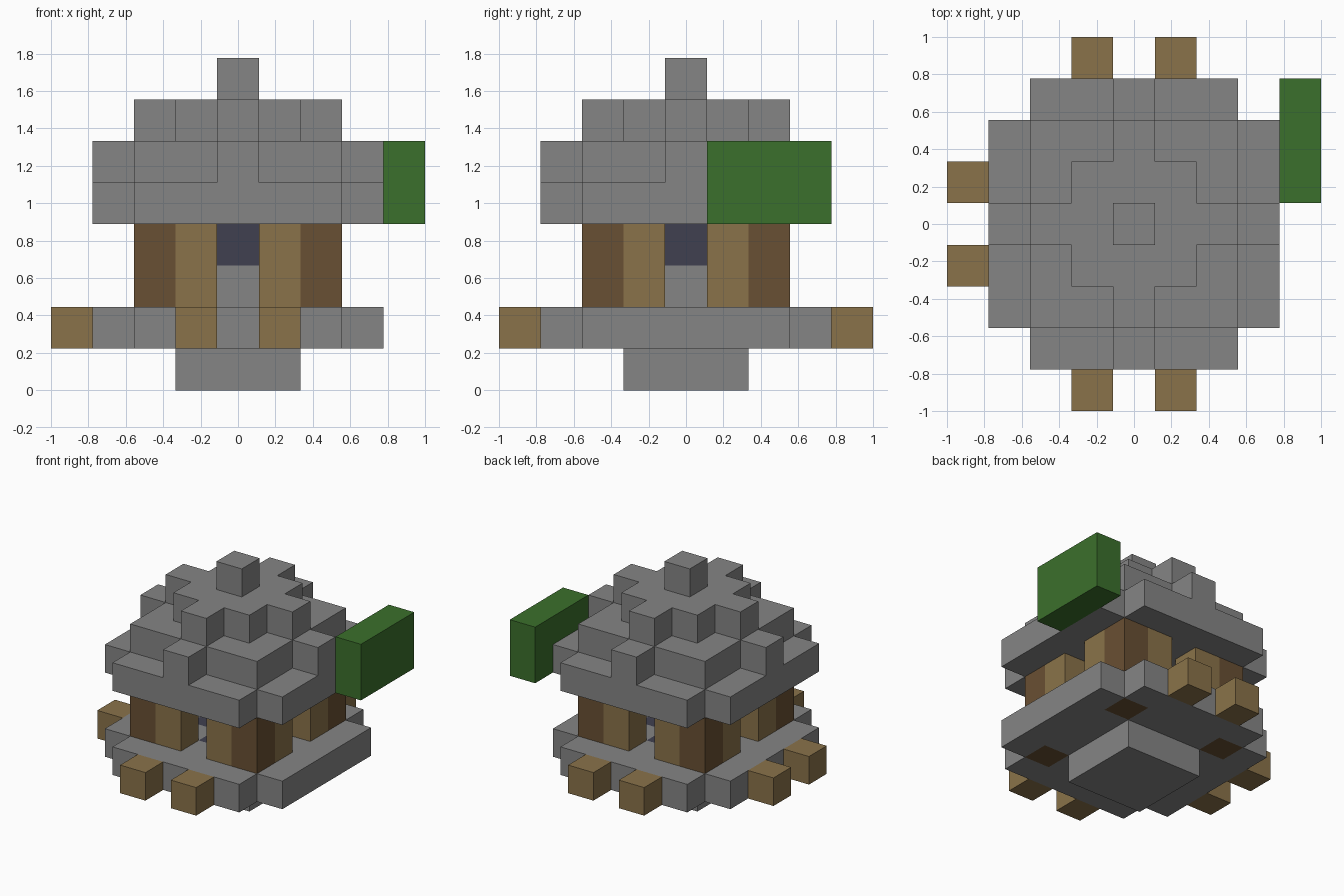
import bpy
import bmesh
from mathutils import Vector

if "Cube" in bpy.data.objects:
    bpy.data.objects.remove(bpy.data.objects["Cube"])

U = 2 / 9  # edge length of one block


def material(name, r, g, b):
    m = bpy.data.materials.new(name)
    m.use_nodes = True
    m.diffuse_color = (r, g, b, 1)
    m.node_tree.nodes["Principled BSDF"].inputs["Base Color"].default_value = (r, g, b, 1)
    return m


STONE = material("stone grey", 0.235, 0.235, 0.235)
WOOD = material("light wood", 0.254, 0.171, 0.068)
BARK = material("dark wood", 0.141, 0.080, 0.033)
LEAF = material("leaf green", 0.044, 0.162, 0.025)
SLATE = material("slate blue", 0.051, 0.051, 0.080)

AXES = [Vector(v) for v in ((1, 0, 0), (0, 1, 0), (0, 0, 1))]


def blocks(name, cells, mat):
    """Join unit blocks into one shell, leaving out faces between neighbours."""
    cells = set(cells)
    bm = bmesh.new()
    for c in sorted(cells):
        centre = Vector((c[0], c[1], c[2] + 0.5))
        for i, axis in enumerate(AXES):
            u, v = AXES[(i + 1) % 3] / 2, AXES[(i + 2) % 3] / 2
            for s in (1, -1):
                n = axis * s
                if tuple(int(a + b) for a, b in zip(c, n)) in cells:
                    continue
                mid = centre + n / 2
                ring = [mid - u - v, mid + u - v, mid + u + v, mid - u + v]
                if s < 0:
                    ring.reverse()
                bm.faces.new([bm.verts.new(p * U) for p in ring])
    bmesh.ops.remove_doubles(bm, verts=bm.verts, dist=0.001)
    me = bpy.data.meshes.new(name)
    bm.to_mesh(me)
    bm.free()
    me.materials.append(mat)
    ob = bpy.data.objects.new(name, me)
    bpy.context.collection.objects.link(ob)
    return ob


def square(r, z):
    return {(x, y, z) for x in range(-r, r + 1) for y in range(-r, r + 1)}


def corners(r, z):
    return {(x, y, z) for x in (-r, r) for y in (-r, r)}


def arms(r, z):
    return {(r, 0, z), (-r, 0, z), (0, r, z), (0, -r, z)}


# Foundation and floor
blocks("foundation", square(1, 0), STONE)
pool = arms(1, 1)
blocks("floor", square(3, 1) - corners(3, 1) - corners(2, 1) - pool, STONE)
blocks("floor_inlay", pool, SLATE)

# Pegs around three sides
for i in (-1, 1):
    side = "left" if i > 0 else "right"
    blocks("front_peg_" + side, [(i, -4, 1)], WOOD)
    blocks("back_peg_" + side, [(i, 4, 1)], WOOD)
    blocks("side_peg_" + ("back" if i > 0 else "front"), [(-4, i, 1)], WOOD)

# Corner posts run through the floor, with planks on both sides
for x, y, _ in sorted(corners(2, 0)):
    tag = ("back" if y > 0 else "front") + ("_left" if x > 0 else "_right")
    blocks("post_" + tag, [(x, y, z) for z in (1, 2, 3)], BARK)
    blocks("plank_x_" + tag, [(x // 2, y, z) for z in (2, 3)], WOOD)
    blocks("plank_y_" + tag, [(x, y // 2, z) for z in (2, 3)], WOOD)

# Pillar in the middle
blocks("pillar_base", [(0, 0, 2)], STONE)
blocks("pillar_top", [(0, 0, 3)], SLATE)

# Stepped roof
roof = square(3, 4) - corners(3, 4)
roof |= square(2, 5) | arms(3, 5)
roof |= square(1, 6) | arms(2, 6)
roof |= {(0, 0, 7)}
blocks("roof", roof, STONE)

# Leaves hanging from the roof edge
blocks("leaves", [(4, y, z) for y in (1, 2, 3) for z in (4, 5)], LEAF)
